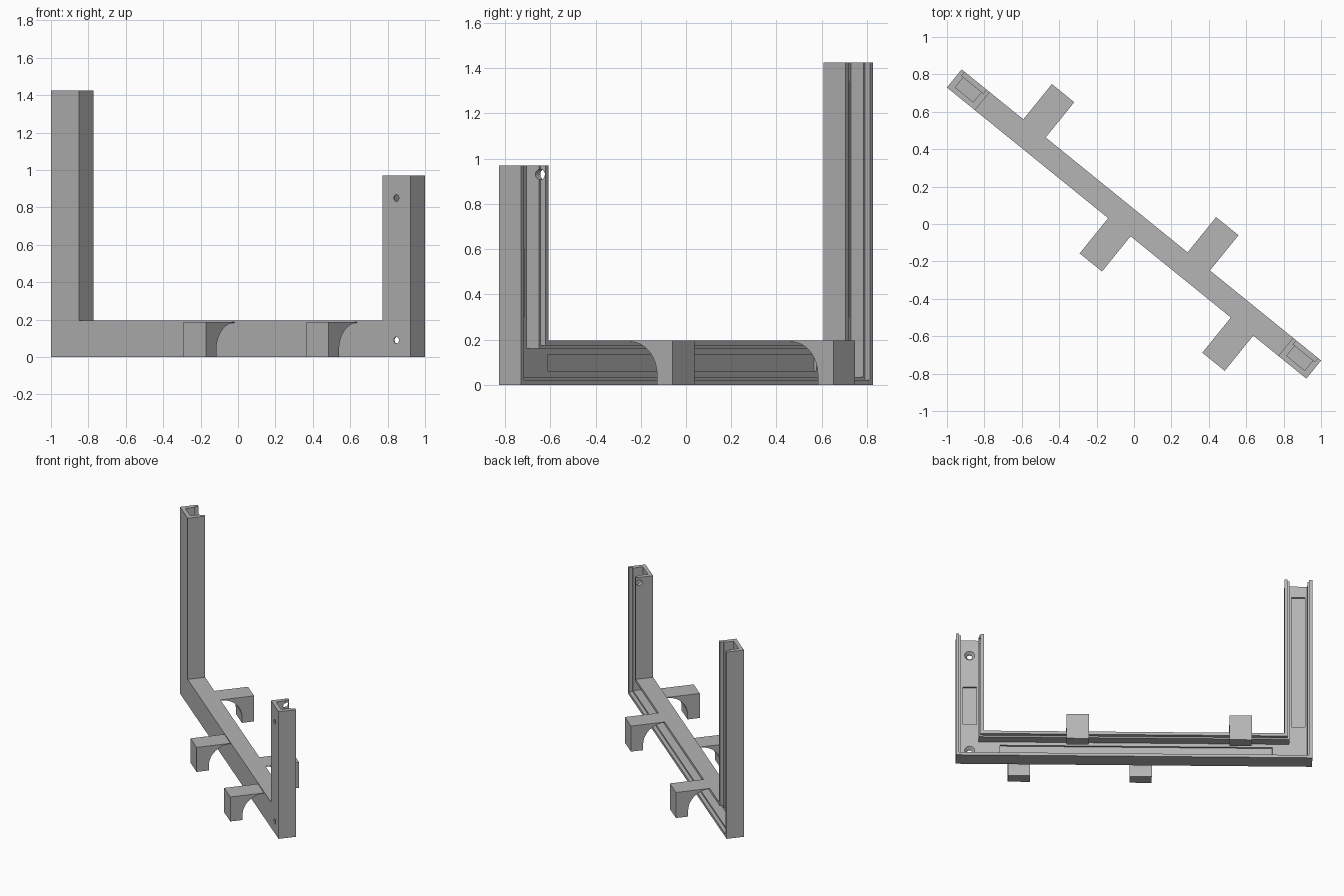
import bpy, bmesh, math
from mathutils import Matrix

if "Cube" in bpy.data.objects:
    bpy.data.objects.remove(bpy.data.objects["Cube"])

ANGLE = math.atan2(-1.555, 1.92)
L, D, W = 1.2365, 0.0625, 0.193        # half length, half depth, post width
H_LEFT, H_RIGHT, H_BEAM = 1.425, 0.97, 0.195

grey = bpy.data.materials.new("grey plastic")
grey.diffuse_color = (0.46, 0.46, 0.46, 1)
grey.use_nodes = True
grey.node_tree.nodes["Principled BSDF"].inputs["Base Color"].default_value = grey.diffuse_color


def prism(name, points, vec):
    """Extrude a closed polygon of 3D points along vec."""
    bm = bmesh.new()
    face = bm.faces.new([bm.verts.new(p) for p in points])
    ext = bmesh.ops.extrude_face_region(bm, geom=[face])
    verts = [g for g in ext["geom"] if isinstance(g, bmesh.types.BMVert)]
    bmesh.ops.translate(bm, vec=vec, verts=verts)
    bmesh.ops.recalc_face_normals(bm, faces=bm.faces)
    return add(name, bm)


def add(name, bm):
    mesh = bpy.data.meshes.new(name)
    bm.to_mesh(mesh)
    bm.free()
    ob = bpy.data.objects.new(name, mesh)
    bpy.context.collection.objects.link(ob)
    mesh.materials.append(grey)
    return ob


def u_shape(name, inset, y0, y1, rise=0.0):
    """Upright U outline, inset from the frame walls, from depth y0 to y1."""
    i = inset
    pts = [(-L + i, i), (L - i, i), (L - i, H_RIGHT + rise),
           (L - W + i, H_RIGHT + rise), (L - W + i, H_BEAM - i),
           (-L + W - i, H_BEAM - i), (-L + W - i, H_LEFT + rise),
           (-L + i, H_LEFT + rise)]
    return prism(name, [(x, y0, z) for x, z in pts], (0, y1 - y0, 0))


def box(name, x0, x1, y0, y1, z0, z1):
    return prism(name, [(x0, y0, z0), (x1, y0, z0), (x1, y1, z0), (x0, y1, z0)],
                 (0, 0, z1 - z0))


def cone(name, r1, r2, depth, matrix):
    bm = bmesh.new()
    bmesh.ops.create_cone(bm, cap_ends=True, segments=24, radius1=r1,
                          radius2=r2, depth=depth, matrix=matrix)
    return add(name, bm)


# Channel frame: beam and two posts, open at the back and at the post tops
frame = u_shape("channel_frame", 0, -D, D)
cutters = [
    u_shape("cover_recess", 0.022, 0.036, D + 0.05, 0.1),
    u_shape("channel", 0.034, -0.034, 0.05, 0.1),
    box("beam_recess", -0.96, 0.93, -0.048, 0, 0.06, 0.135),
    box("left_recess", -L + 0.05, -L + W - 0.05, -0.048, 0, 0.3, 1.34),
    box("right_recess", L - W + 0.05, L - 0.05, -0.048, 0, 0.3, 0.6),
]

# Screw holes through the right post, countersunk inside
to_back = Matrix.Rotation(-math.pi / 2, 4, 'X')
for z in (0.09, 0.85):
    at = Matrix.Translation((L - W / 2, -0.06, z)) @ to_back
    cutters.append(cone("screw_hole", 0.018, 0.018, 0.1, at))
    at = Matrix.Translation((L - W / 2, -0.04, z)) @ to_back
    cutters.append(cone("countersink", 0.018, 0.042, 0.03, at))

# Cable hole through the inner wall of the right post
at = Matrix.Translation((L - W, 0.038, 0.93)) @ Matrix.Rotation(math.pi / 2, 4, 'Y')
cutters.append(cone("cable_hole", 0.022, 0.022, 0.12, at))

for c in cutters:
    mod = frame.modifiers.new(c.name, 'BOOLEAN')
    mod.operation, mod.solver, mod.object = 'DIFFERENCE', 'EXACT', c
bpy.context.view_layer.update()
graph = bpy.context.evaluated_depsgraph_get()
frame_mesh = bpy.data.meshes.new_from_object(frame.evaluated_get(graph))
frame.modifiers.clear()
frame.data = frame_mesh
for c in cutters:
    bpy.data.objects.remove(c)


# Feet: arched brackets reaching out to either side of the beam
def foot(name, x, side, top):
    reach, toe, half, lip = 0.305, 0.088, 0.077, 0.004
    rx, rz = reach - toe - D, 0.145
    prof = [(D - 0.002, top), (reach, top), (reach, 0), (reach - toe, 0)]
    for k in range(13):
        a = math.pi / 2 * k / 12
        prof.append((D + rx * math.cos(a), top - lip - rz + rz * math.sin(a)))
    prof.append((D - 0.002, top - lip))
    return prism(name, [(x - half, side * y, z) for y, z in prof], (2 * half, 0, 0))


parts = [frame,
         foot("back_foot_left", -0.735, 1, H_BEAM),
         foot("back_foot_right", 0.395, 1, H_BEAM),
         foot("front_foot_left", -0.05, -1, 0.187),
         foot("front_foot_right", 0.794, -1, 0.187)]

# Turn the whole stand to its diagonal position
turn = Matrix.Rotation(ANGLE, 4, 'Z')
for ob in parts:
    ob.data.transform(turn)
    bpy.ops.object.select_all(action='DESELECT')
    ob.select_set(True)
    bpy.context.view_layer.objects.active = ob
    bpy.ops.object.shade_smooth_by_angle(angle=math.radians(30))
